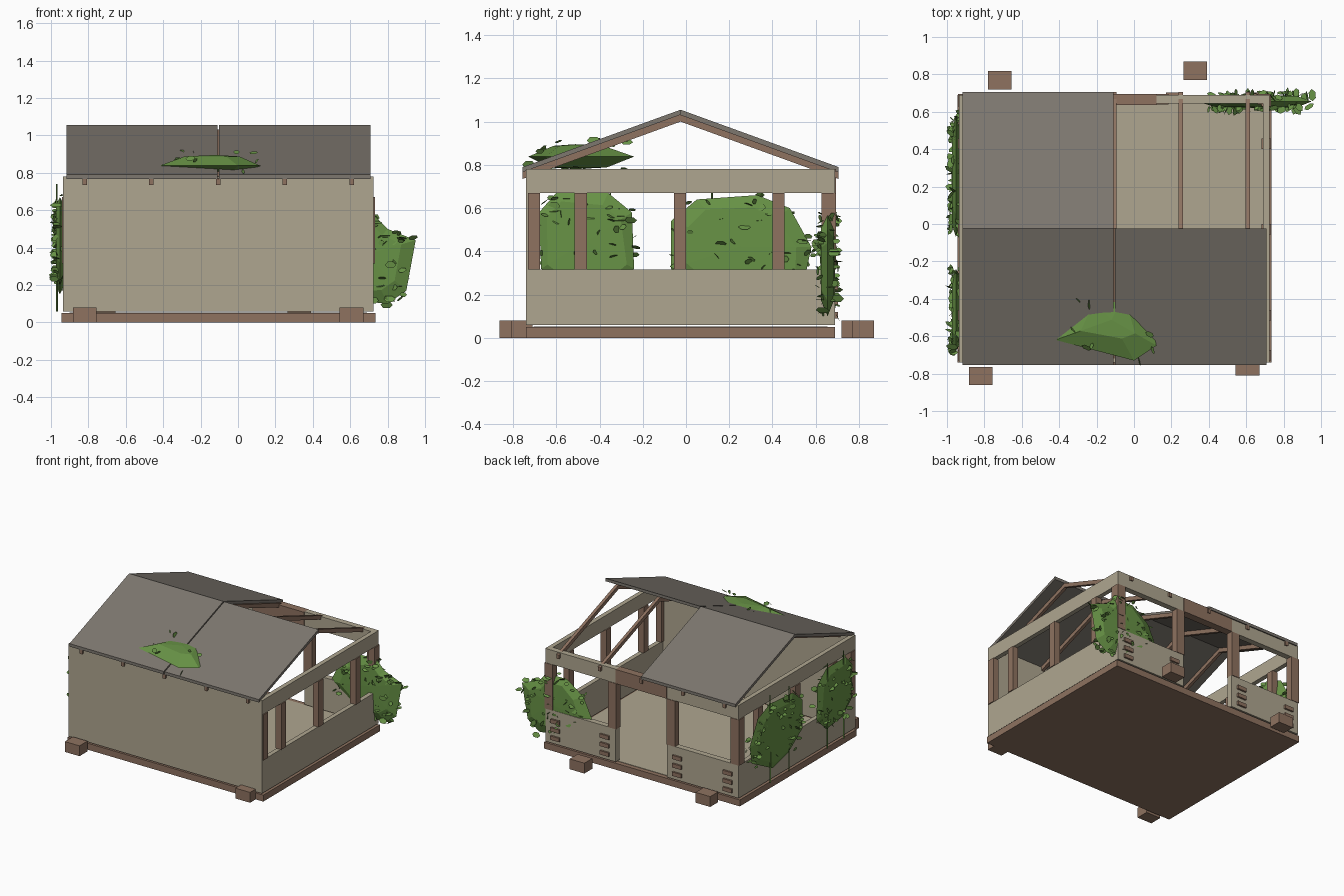
import bpy, bmesh, math, random
from mathutils import Vector, Matrix

random.seed(4)
if "Cube" in bpy.data.objects:
    bpy.data.objects.remove(bpy.data.objects["Cube"])


def material(name, rgb):
    col = [(c / 255 / 12.92 if c < 11 else ((c / 255 + 0.055) / 1.055) ** 2.4) for c in rgb] + [1]
    m = bpy.data.materials.new(name)
    m.use_nodes = True
    m.diffuse_color = col
    bsdf = m.node_tree.nodes["Principled BSDF"]
    bsdf.inputs["Base Color"].default_value = col
    bsdf.inputs["Roughness"].default_value = 0.9
    return m


PLASTER = material("beige plaster", (175, 166, 144))
WOOD = material("brown wood", (142, 114, 96))
SLATE = material("grey roofing", (125, 119, 111))
LEAF = material("leaf green", (104, 147, 70))


def finish(name, bm, mat):
    mesh = bpy.data.meshes.new(name)
    bm.to_mesh(mesh)
    bm.free()
    mesh.materials.append(mat)
    ob = bpy.data.objects.new(name, mesh)
    bpy.context.collection.objects.link(ob)
    return ob


def box(name, x, y, z, mat):
    """Box from (min, max) pairs on each axis."""
    bm = bmesh.new()
    bmesh.ops.create_cube(bm, size=1)
    for v in bm.verts:
        v.co = [lo + (hi - lo) * (c + 0.5) for (lo, hi), c in zip((x, y, z), v.co)]
    return finish(name, bm, mat)


def prism(name, profile, x0, x1, mat):
    """Extrude a (y, z) profile along x."""
    bm = bmesh.new()
    face = bm.faces.new([bm.verts.new((x0, y, z)) for y, z in profile])
    out = bmesh.ops.extrude_face_region(bm, geom=[face])
    new = [g for g in out["geom"] if isinstance(g, bmesh.types.BMVert)]
    bmesh.ops.translate(bm, verts=new, vec=(x1 - x0, 0, 0))
    bmesh.ops.recalc_face_normals(bm, faces=bm.faces)
    return finish(name, bm, mat)


# Main dimensions
X0, X1, Y0, Y1 = -0.935, 0.725, -0.74, 0.69
T = 0.035
BASE, SILL, HEAD, TOP = 0.06, 0.315, 0.67, 0.78
RIDGE = -0.025

# Floor and corner footing blocks
box("floor_base", (-0.945, 0.735), (Y0, Y1), (0, 0.05), WOOD)
box("floor_surface", (X0 + T, X1 - T), (Y0 + T, Y1 - T), (0.045, 0.053), PLASTER)
for i, (x, y) in enumerate([(-0.82, -0.813), (0.607, -0.76), (-0.717, 0.768), (0.327, 0.82)]):
    box(f"footing_block_{i}", (x - 0.063, x + 0.063), (y - 0.049, y + 0.049), (0, 0.08), WOOD)

# Solid front wall
box("front_wall", (X0, X1), (Y0, Y0 + T), (BASE, TOP), PLASTER)

# Side walls: low wall, head beam and posts between
for side, (a, b) in {"left": (X1 - T, X1), "right": (X0, X0 + T)}.items():
    box(f"{side}_low_wall", (a, b), (Y0, Y1), (BASE, SILL), PLASTER)
    box(f"{side}_head_beam", (a, b), (Y0, Y1), (HEAD, TOP), PLASTER)
    for i, y in enumerate((-0.703, -0.487, -0.028, 0.428, 0.655)):
        box(f"{side}_post_{i}", (a - 0.007, b + 0.007), (y - 0.028, y + 0.028), (SILL, HEAD), WOOD)

# Back wall with a doorway
DOOR = (-0.32, 0.12)
BACK = (Y1 - 0.045, Y1)
for side, span in {"left": (DOOR[1], X1), "right": (X0, DOOR[0])}.items():
    box(f"back_{side}_low_wall", span, BACK, (BASE, SILL), PLASTER)
    box(f"back_{side}_head_beam", span, BACK, (HEAD, TOP), PLASTER)
    for end, inward in zip(span, (1, -1)):
        # exposed bricks near each end of the low walls
        x = end + inward * 0.09
        for k in range(3):
            z = 0.105 + k * 0.065
            box(f"back_{side}_brick", (x - 0.038, x + 0.038), (Y1 - 0.01, Y1 + 0.014),
                (z - 0.015, z + 0.015), WOOD)
box("door_lintel", DOOR, (BACK[0] - 0.01, Y1 + 0.004), (HEAD, TOP), WOOD)
for i, x in enumerate((X0 + 0.03, DOOR[0] - 0.035, DOOR[1] + 0.03, X1 - 0.03)):
    box(f"back_post_{i}", (x - 0.035, x + 0.035), (BACK[0] - 0.005, Y1 + 0.004), (SILL, HEAD), WOOD)


# Roof: three sheets, one back quarter left open to the rafters
def slope(eave, top, bottom):
    """Profile of a layer lying between two heights at the ridge."""
    drop = 0.265
    return [(RIDGE, top), (eave, top - drop), (eave, bottom - drop), (RIDGE, bottom)]


FRONT_EAVE, BACK_EAVE = -0.755, 0.705
RIGHT_HALF, LEFT_HALF = (-0.918, -0.109), (-0.101, 0.708)
for name, eave, span in (("front_right", FRONT_EAVE, RIGHT_HALF),
                         ("front_left", FRONT_EAVE, LEFT_HALF),
                         ("back_right", BACK_EAVE, RIGHT_HALF)):
    prism(f"{name}_roof_sheet", slope(eave, 1.055, 1.032), *span, SLATE)
for i in range(5):
    x = -0.82 + i * 0.357
    for name, eave in (("front", FRONT_EAVE), ("back", BACK_EAVE)):
        prism(f"{name}_rafter_{i}", slope(eave, 1.032, 1.0), x - 0.012, x + 0.012, WOOD)


# Foliage: a faceted flat mass with loose leaves around it
def foliage(name, outline, place, half, inner, leaves, stems=()):
    """place(u, v, w) maps outline coordinates and depth to space."""
    bm = bmesh.new()
    pts = [Vector(p) for p in outline]
    mid = sum(pts, Vector((0, 0))) / len(pts)
    n = len(pts)
    rim = [bm.verts.new(place(p.x, p.y, 0)) for p in pts]
    for s in (-1, 1):
        ring = [bm.verts.new(place(*mid.lerp(p, inner + random.uniform(-0.06, 0.06)), s * half))
                for p in pts]
        tip = bm.verts.new(place(mid.x, mid.y, s * half * 1.15))
        for i in range(n):
            j = (i + 1) % n
            bm.faces.new((rim[i], rim[j], ring[j], ring[i]))
            bm.faces.new((ring[i], ring[j], tip))
    for u, v0, v1 in stems:
        bmesh.ops.create_cone(bm, segments=4, radius1=0.006, radius2=0.004, depth=v1 - v0,
                              matrix=Matrix.Translation(place(u, (v0 + v1) / 2, half * 0.8)))
    bmesh.ops.recalc_face_normals(bm, faces=bm.faces)
    # leaves, denser towards the rim
    for _ in range(leaves):
        i = random.randrange(n)
        edge = pts[i].lerp(pts[(i + 1) % n], random.random())
        p = mid.lerp(edge, 1.06 * random.random() ** 0.4)
        w = random.choice((-1, 1)) * half * random.uniform(0.5, 1.6)
        r = random.uniform(0.016, 0.034)
        turn = Matrix.Rotation(random.uniform(0, 6.3), 3, 'Z') @ \
            Matrix.Rotation(random.uniform(0, 3.1), 3, 'X')
        centre = place(p.x, p.y, w)
        bm.faces.new([bm.verts.new(centre + turn @ Vector(
            (r * math.cos(a * math.pi / 3), 0.65 * r * math.sin(a * math.pi / 3), 0)))
            for a in range(6)])
    finish(name, bm, LEAF)


def on_right_wall(u, v, w):
    return Vector((-0.952 - w, u, v))


def on_back_wall(u, v, w):
    return Vector((u, 0.655 + w, v))


def on_roof(u, v, w):
    return Vector((u, v, 0.838 + w))


foliage("right_wall_ivy_rear",
        [(-0.07, 0.32), (-0.07, 0.54), (0.05, 0.64), (0.33, 0.66), (0.48, 0.6),
         (0.58, 0.42), (0.55, 0.28), (0.3, 0.15), (0.1, 0.2)],
        on_right_wall, 0.02, 0.8, 110, [(0.12, 0.06, 0.72), (0.35, 0.06, 0.74)])
foliage("right_wall_ivy_front",
        [(-0.67, 0.32), (-0.68, 0.58), (-0.6, 0.67), (-0.36, 0.67), (-0.25, 0.58),
         (-0.24, 0.32), (-0.36, 0.2), (-0.55, 0.22)],
        on_right_wall, 0.02, 0.8, 90, [(-0.35, 0.06, 0.72), (-0.55, 0.06, 0.74)])
foliage("back_corner_bush",
        [(0.34, 0.3), (0.42, 0.47), (0.56, 0.57), (0.73, 0.57), (0.8, 0.5), (0.95, 0.44),
         (0.9, 0.17), (0.8, 0.1), (0.6, 0.12)],
        on_back_wall, 0.03, 0.75, 130)
foliage("roof_bush",
        [(-0.42, -0.62), (-0.32, -0.32), (0.02, -0.24), (0.12, -0.65), (0.0, -0.73)],
        on_roof, 0.05, 0.5, 36)
